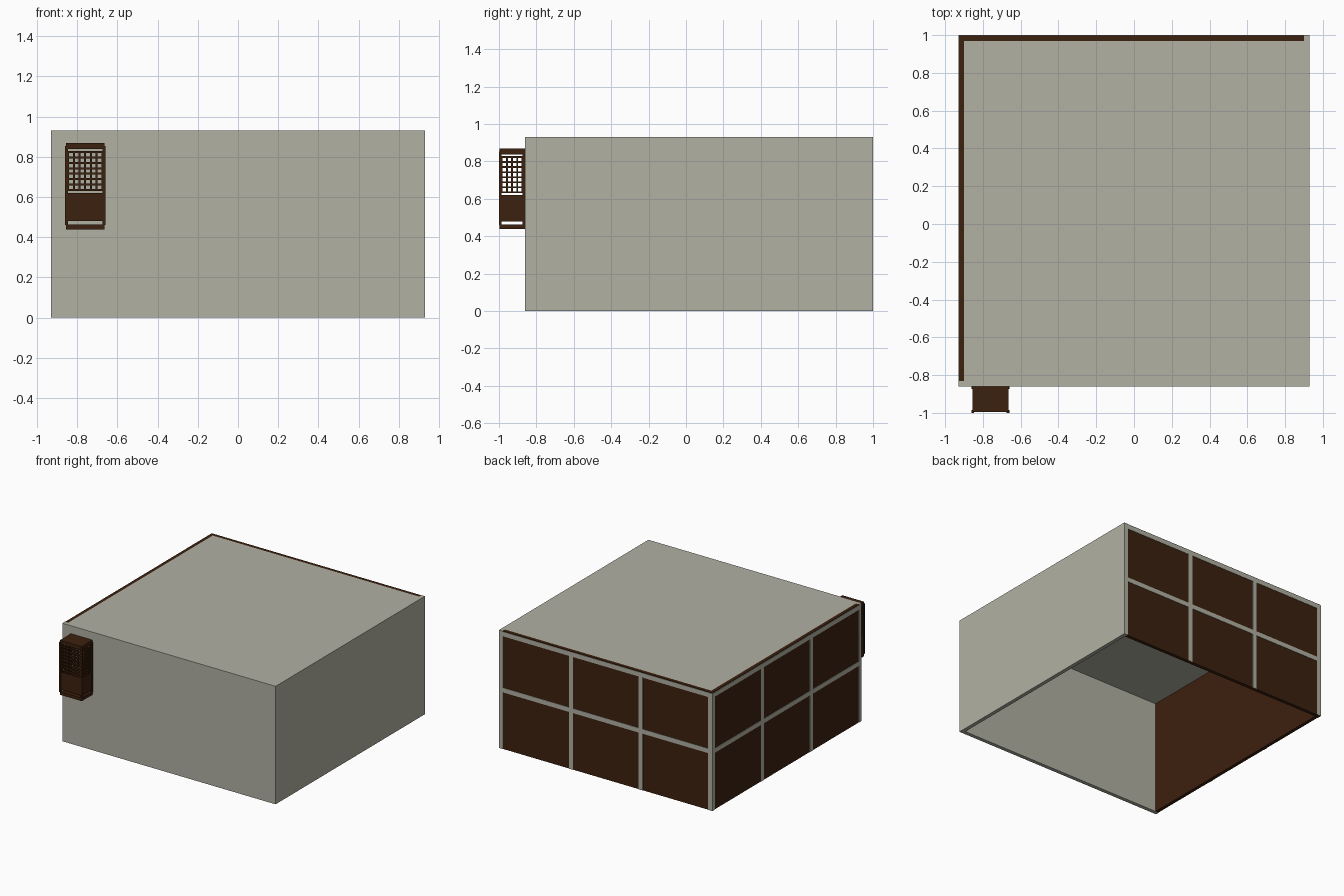
import bpy, bmesh

if "Cube" in bpy.data.objects:
    bpy.data.objects.remove(bpy.data.objects["Cube"])


def material(name, rgb):
    m = bpy.data.materials.new(name)
    m.diffuse_color = (*rgb, 1)
    m.use_nodes = True
    m.node_tree.nodes["Principled BSDF"].inputs["Base Color"].default_value = m.diffuse_color
    return m


PLASTER = material("warm grey plaster", (0.44, 0.44, 0.37))
WOOD = material("dark brown wood", (0.046, 0.0148, 0.0047))


def boxes(name, mat, spans):
    """One object made of axis-aligned boxes, each (x0, x1, y0, y1, z0, z1)."""
    bm = bmesh.new()
    for x0, x1, y0, y1, z0, z1 in spans:
        geo = bmesh.ops.create_cube(bm, size=1)
        for v in geo["verts"]:
            v.co.x = x0 if v.co.x < 0 else x1
            v.co.y = y0 if v.co.y < 0 else y1
            v.co.z = z0 if v.co.z < 0 else z1
    me = bpy.data.meshes.new(name)
    bm.to_mesh(me)
    bm.free()
    me.materials.append(mat)
    ob = bpy.data.objects.new(name, me)
    bpy.context.collection.objects.link(ob)
    return ob


# Room shell, open underneath
X, Y0, Y1, H, T = 0.93, -0.86, 1.0, 0.93, 0.03
P = 0.003  # how far the lattice bars stand proud
boxes("front_wall", PLASTER, [(-X, X, Y0, Y0 + T, 0, H)])
boxes("right_wall", PLASTER, [(X - T, X, Y0 + T, Y1, 0, H)])
boxes("ceiling", PLASTER, [(-X + T, X - T, Y0 + T, Y1 - T, H - T, H)])
boxes("back_panel", WOOD, [(-X + P, X - T, Y1 - T, Y1 - P, 0, H)])
boxes("left_panel", WOOD, [(-X + P, -X + T, Y0 + T, Y1 - T, 0, H)])

# Light lattice on the back and left panels: four uprights, two rails
W = 0.036
back, left = [], []
for i in range(4):
    off = i * (2 * X - W) / 3
    back.append((-X + off, -X + off + W, Y1 - P, Y1, 0, H - 0.005))
    left.append((-X, -X + P, Y0 + off, Y0 + off + W, 0, H - 0.005))
for z in (H / 2, H - 0.005 - W / 2):
    back.append((-X, X, Y1 - P, Y1, z - W / 2, z + W / 2))
    left.append((-X, -X + P, Y0, Y1, z - W / 2, z + W / 2))
boxes("back_lattice", PLASTER, back)
boxes("left_lattice", PLASTER, left)

# Wall lantern
LX0, LX1, LY0, LY1 = -0.86, -0.66, -1.0, -0.86
S = 0.014  # post size
boxes("lantern_cap", WOOD, [(LX0 + .005, LX1 - .005, LY0 + .004, LY1, 0.838, 0.868)])
boxes("lantern_base", WOOD, [(LX0 + .005, LX1 - .005, LY0 + .004, LY1, 0.438, 0.462)])
boxes("lantern_posts", WOOD,
      [(x, x + S, y, y + S, 0.46, 0.854)
       for x in (LX0, LX1 - S) for y in (LY0, LY1 - S)])

B = 0.010  # grid bar width
Z0, Z1 = 0.63, 0.828


def side(axis, pos, n, rows=7):
    """Boxes for one lantern side: a fine grid above a solid board."""
    lo, hi = (LX0, LX1) if axis == "x" else (LY0, LY1)
    lo, hi = lo + 0.010, hi - 0.010
    spans = []
    for i in range(n + 1):
        a = lo + i * (hi - lo - B) / n
        spans.append((a, a + B, Z0, Z1))
    for j in range(rows + 1):
        z = Z0 + j * (Z1 - Z0 - B) / rows
        spans.append((lo, hi, z, z + B))
    spans.append((lo, hi, 0.48, 0.62))  # lower board
    d = 0.008
    if axis == "x":
        return [(a, b, pos, pos + d, z, w) for a, b, z, w in spans]
    return [(pos, pos + d, a, b, z, w) for a, b, z, w in spans]


boxes("lantern_front", WOOD, side("x", LY0 + 0.004, 6))
boxes("lantern_back", WOOD, side("x", LY1 - 0.012, 6))
boxes("lantern_left", WOOD, side("y", LX0 + 0.004, 4))
boxes("lantern_right", WOOD, side("y", LX1 - 0.012, 4))
